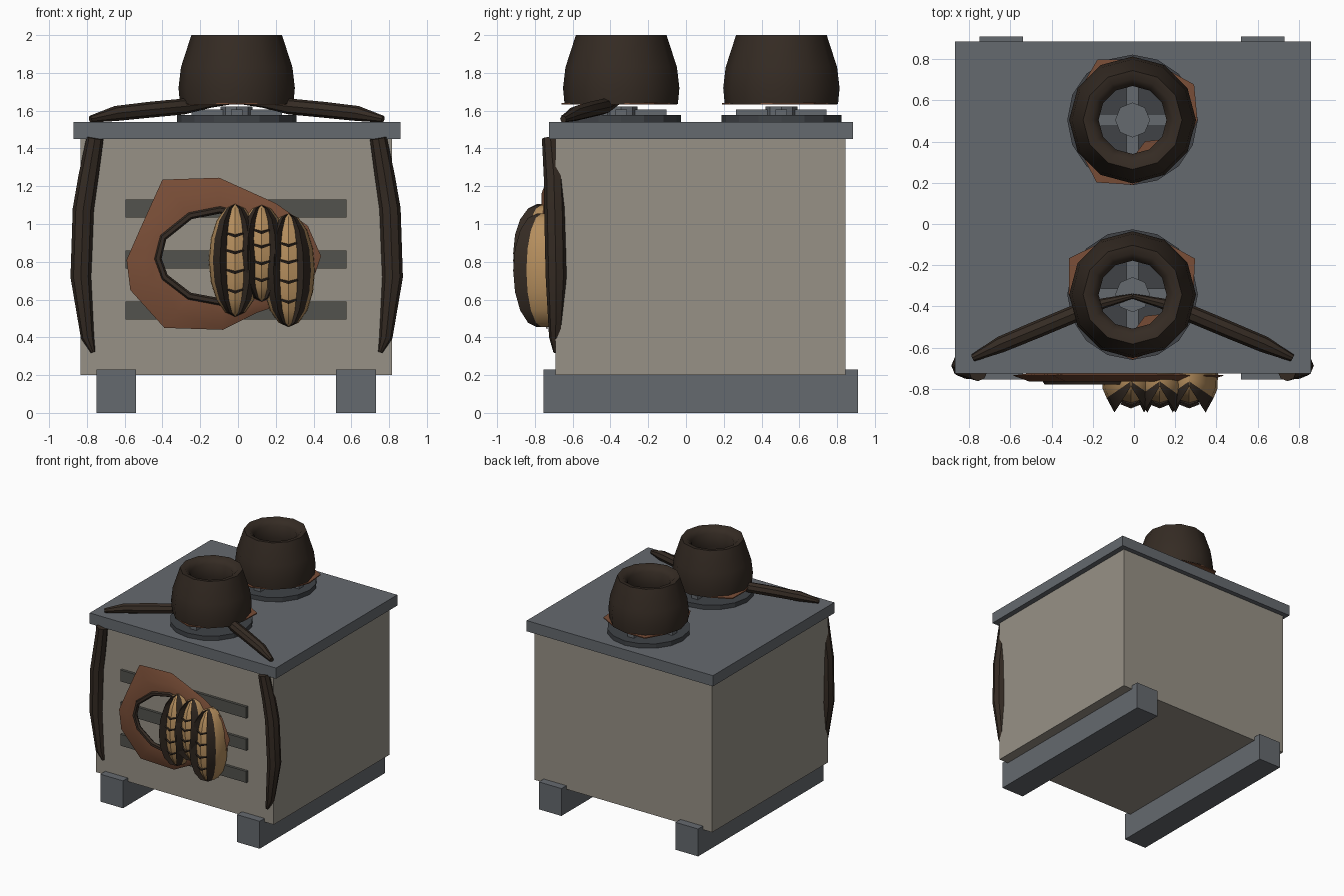
import bpy, bmesh
from math import sin, cos, pi, radians, atan2, hypot
from mathutils import Vector

if "Cube" in bpy.data.objects:
    bpy.data.objects.remove(bpy.data.objects["Cube"])


def material(name, col):
    m = bpy.data.materials.new(name)
    m.diffuse_color = (*col, 1)
    m.use_nodes = True
    m.node_tree.nodes["Principled BSDF"].inputs["Base Color"].default_value = m.diffuse_color
    return m


STEEL = material("steel_grey", (0.13, 0.142, 0.158))
IRON = material("dark_iron", (0.05, 0.055, 0.062))
BEIGE = material("beige_panel", (0.31, 0.285, 0.24))
VENT = material("vent_grey", (0.085, 0.085, 0.075))
DARK = material("dark_brown", (0.035, 0.024, 0.017))
RUST = material("rust_brown", (0.19, 0.075, 0.038))
TAN = material("tan", (0.46, 0.27, 0.11))


def finish(bm, name, mats, smooth=None):
    bmesh.ops.recalc_face_normals(bm, faces=bm.faces)
    me = bpy.data.meshes.new(name)
    bm.to_mesh(me)
    bm.free()
    for m in mats:
        me.materials.append(m)
    if smooth:
        for p in me.polygons:
            p.use_smooth = True
        me.set_sharp_from_angle(angle=radians(smooth))
    ob = bpy.data.objects.new(name, me)
    bpy.context.collection.objects.link(ob)
    return ob


def box(name, x0, x1, y0, y1, z0, z1, mat):
    bm = bmesh.new()
    bmesh.ops.create_cube(bm, size=1)
    for v in bm.verts:
        v.co = ((x0 + x1) / 2 + v.co.x * (x1 - x0), (y0 + y1) / 2 + v.co.y * (y1 - y0),
                (z0 + z1) / 2 + v.co.z * (z1 - z0))
    return finish(bm, name, [mat])


def cylinder(name, x, y, z0, z1, r, n, mat):
    bm = bmesh.new()
    bmesh.ops.create_cone(bm, cap_ends=True, segments=n, radius1=r, radius2=r, depth=z1 - z0)
    bmesh.ops.translate(bm, verts=bm.verts, vec=(x, y, (z0 + z1) / 2))
    return finish(bm, name, [mat])


def sweep(name, sections, mats, loop=False, smooth=40, columns=None):
    """Skin a list of closed cross-sections; columns picks a material per strip."""
    bm = bmesh.new()
    rows = [[bm.verts.new(p) for p in s] for s in sections]
    n = len(rows[0])
    for i in range(len(rows) if loop else len(rows) - 1):
        a, b = rows[i], rows[(i + 1) % len(rows)]
        for j in range(n):
            k = (j + 1) % n
            f = bm.faces.new((a[j], a[k], b[k], b[j]))
            if columns:
                f.material_index = columns[j]
    if not loop:
        bm.faces.new(rows[0])
        bm.faces.new(rows[-1])
    bmesh.ops.remove_doubles(bm, verts=bm.verts, dist=0.0005)
    return finish(bm, name, mats, smooth)


def tube(name, pts, radii, mat, sides=8, loop=False):
    pts = [Vector(p) for p in pts]
    n, secs = len(pts), []
    for i, (p, r) in enumerate(zip(pts, radii)):
        if loop:
            t = pts[(i + 1) % n] - pts[i - 1]
        else:
            t = pts[min(i + 1, n - 1)] - pts[max(i - 1, 0)]
        u = t.cross(Vector((0, 1, 0))).normalized()
        w = t.cross(u).normalized()
        secs.append([p + r * (cos(2 * pi * k / sides) * u + sin(2 * pi * k / sides) * w)
                     for k in range(sides)])
    return sweep(name, secs, [mat], loop)


# Casing, lid and floor runners
box("casing", -0.835, 0.815, -0.69, 0.845, 0.2, 1.45, BEIGE)
box("lid", -0.87, 0.86, -0.725, 0.885, 1.45, 1.54, STEEL)
for side, x in (("left", -0.75), ("right", 0.52)):
    box(side + "_runner", x, x + 0.21, -0.755, 0.91, 0, 0.23, STEEL)

# Front vent slats
for i, z in enumerate((0.495, 0.765, 1.035)):
    box(f"vent_slat_{i}", -0.595, 0.575, -0.712, -0.68, z, z + 0.095, VENT)

# Fans, hollow domes above them and ragged skirts under the domes
CX = -0.007
profile = [(0.30, 1.635), (0.308, 1.72), (0.295, 1.83), (0.24, 2.0), (0.20, 1.995),
           (0.165, 1.96), (0.165, 1.85), (0.19, 1.72), (0.2, 1.64)]
skirts = {"front": (-0.343, {1: 0.35, 2: 0.30, 5: 0.355, 6: 0.31, 9: 0.315}),
          "back": (0.505, {0: 0.315, 1: 0.345, 4: 0.34, 8: 0.35, 9: 0.315})}
for tag, (cy, bumps) in skirts.items():
    cylinder(tag + "_fan_ring", CX, cy, 1.54, 1.577, 0.317, 16, IRON)
    box(tag + "_fan_blade_x", CX - 0.24, CX + 0.24, cy - 0.03, cy + 0.03, 1.577, 1.605, STEEL)
    box(tag + "_fan_blade_y", CX - 0.03, CX + 0.03, cy - 0.24, cy + 0.24, 1.577, 1.605, STEEL)
    cylinder(tag + "_fan_hub", CX, cy, 1.577, 1.622, 0.085, 8, STEEL)
    dome, skirt = [], []
    for k in range(12):
        a = k * pi / 6
        c, s = cos(a), sin(a)
        dome.append([(CX + r * c, cy + r * s, z) for r, z in profile])
        ro, ri = bumps.get(k, 0.295), 0.12 if k == 10 else 0.185
        skirt.append([(CX + r * c, cy + r * s, z)
                      for r, z in ((ro, 1.632), (ro, 1.640), (ri, 1.648), (ri, 1.636))])
    sweep(tag + "_dome", dome, [DARK], loop=True, smooth=50)
    sweep(tag + "_skirt", skirt, [RUST], loop=True, smooth=30)

# Tendrils: two over the lid, two hanging down the front corners
for side, s in (("left", -1), ("right", 1)):
    tube(side + "_lid_tendril",
         [(CX + s * x, y, z) for x, y, z in ((0, -0.35, 1.65), (0.14, -0.385, 1.64),
          (0.28, -0.435, 1.622), (0.46, -0.51, 1.605), (0.64, -0.585, 1.585), (0.775, -0.65, 1.555))],
         (0.012, 0.025, 0.042, 0.042, 0.04, 0.018), DARK)
    tube(side + "_corner_tendril",
         [(CX + s * x, y, z) for x, y, z in ((0.75, -0.718, 1.455), (0.785, -0.70, 1.25),
          (0.812, -0.695, 1.08), (0.825, -0.688, 0.72), (0.79, -0.69, 0.40), (0.76, -0.69, 0.32))],
         (0.045, 0.053, 0.056, 0.055, 0.035, 0.012), DARK)

# Ragged mouth patch on the front with a dark lip
outline = [(-0.59, 0.81), (-0.52, 0.97), (-0.40, 1.235), (-0.10, 1.245), (0.20, 1.11),
           (0.37, 0.99), (0.44, 0.83), (0.37, 0.62), (0.10, 0.53), (-0.08, 0.44),
           (-0.39, 0.45), (-0.57, 0.65)]
mx, mz = -0.09, 0.83
patch, lip = [], []
for x, z in outline:
    a = atan2((z - mz) / 0.245, (x - mx) / 0.335)
    ix, iz = mx + 0.335 * cos(a), mz + 0.245 * sin(a)
    hx, hz = (x + ix) / 2, (z + iz) / 2
    patch.append([(x, -0.735, z), (hx, -0.765, hz), (ix, -0.765, iz), (ix, -0.735, iz),
                  (hx, -0.725, hz)])
    lip.append((ix, -0.762, iz))
sweep("mouth_patch", patch, [RUST], loop=True, smooth=50)
tube("mouth_lip", lip, [0.02] * len(lip), DARK, 6, loop=True)

# Three seed-like pods: tan shells with raised dark ridges and small cross creases
half = [(-0.14, 0.0), (-0.137, 0.08), (-0.118, 0.125), (-0.08, 0.195), (-0.047, 0.145)]
section = half + [(0, 0.16)] + [(-u, d) for u, d in reversed(half)]
strips = [0, 0, 1, 1, 0, 0, 1, 1, 0, 0, 0]
for i, (x, z0, z1, w) in enumerate(((-0.015, 0.51, 1.105, 1), (0.125, 0.59, 1.10, 0.95),
                                    (0.268, 0.455, 1.055, 1))):
    zc, h = (z0 + z1) / 2, (z1 - z0) / 2
    rings = []
    for k in range(9):
        a = -pi / 2 + pi * k / 8
        s = max(cos(a), 0.02)
        rings.append([(x + u * w * s, -0.72 - d * (0.35 + 0.65 * s), zc + h * sin(a))
                      for u, d in section])
    sweep(f"pod_{i}", rings, [TAN, DARK], smooth=35, columns=strips)
    for j, f in enumerate((-0.55, -0.2, 0.15, 0.45)):
        s = (1 - f * f) ** 0.5
        k = 0.35 + 0.65 * s
        tube(f"pod_{i}_crease_{j}",
             [(x + u * w * s, -0.72 - d * k, zc + h * f + e)
              for u, d, e in ((-0.048, 0.152, 0.008), (0, 0.168, -0.006), (0.048, 0.152, 0.008))],
             (0.006, 0.009, 0.006), DARK, 5)
